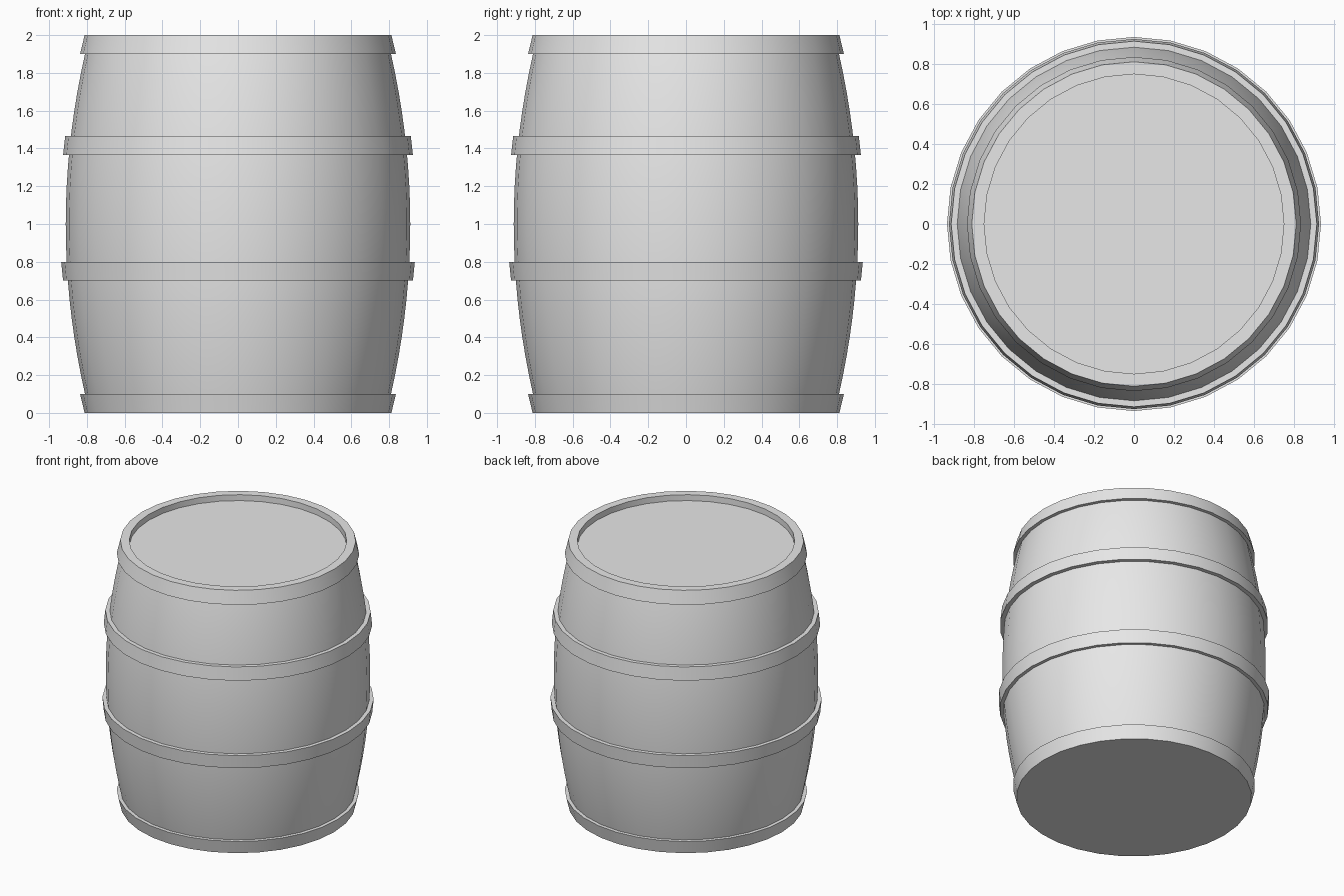
import bpy
import bmesh
from math import cos, sin, tau, radians

SIDES = 32

cube = bpy.data.objects.get("Cube")
if cube:
    bpy.data.objects.remove(cube, do_unlink=True)

grey = bpy.data.materials.new("plain grey")
grey.use_nodes = True
grey.diffuse_color = (0.8, 0.8, 0.8, 1)
grey.node_tree.nodes["Principled BSDF"].inputs["Base Color"].default_value = (0.8, 0.8, 0.8, 1)


def stave_radius(z):
    """Bulging outline of the barrel."""
    return 0.912 - 0.126 * (z - 1) ** 2


def lathe(name, profile, closed=False):
    """Spin a (radius, height) profile around z; open ends are capped."""
    bm = bmesh.new()
    rings = [[bm.verts.new((r * cos(tau * i / SIDES), r * sin(tau * i / SIDES), z))
              for i in range(SIDES)] for r, z in profile]
    pairs = list(zip(rings, rings[1:]))
    if closed:
        pairs.append((rings[-1], rings[0]))
    else:
        bm.faces.new(rings[0])
        bm.faces.new(rings[-1])
    for low, high in pairs:
        for i in range(SIDES):
            j = (i + 1) % SIDES
            bm.faces.new((low[i], low[j], high[j], high[i]))
    bmesh.ops.recalc_face_normals(bm, faces=bm.faces)
    mesh = bpy.data.meshes.new(name)
    bm.to_mesh(mesh)
    bm.free()
    mesh.materials.append(grey)
    obj = bpy.data.objects.new(name, mesh)
    bpy.context.collection.objects.link(obj)
    bpy.ops.object.select_all(action="DESELECT")
    obj.select_set(True)
    bpy.context.view_layer.objects.active = obj
    bpy.ops.object.shade_smooth_by_angle(angle=radians(30))
    return obj


# Barrel body with a recessed lid
outline = [(stave_radius(k / 10), k / 10) for k in range(21)]
lathe("barrel_body", outline + [(0.75, 2), (0.75, 1.955)])

# Hoops: name, bottom height, top height, bottom radius, top radius
hoops = [
    ("bottom_hoop", 0, 0.1, 0.812, 0.836),
    ("lower_hoop", 0.7, 0.8, 0.926, 0.936),
    ("upper_hoop", 1.365, 1.465, 0.926, 0.915),
    ("top_hoop", 1.9, 2, 0.836, 0.812),
]
for name, z0, z1, r0, r1 in hoops:
    lathe(name, [(stave_radius(z0), z0), (r0, z0), (r1, z1), (stave_radius(z1), z1)], closed=True)
